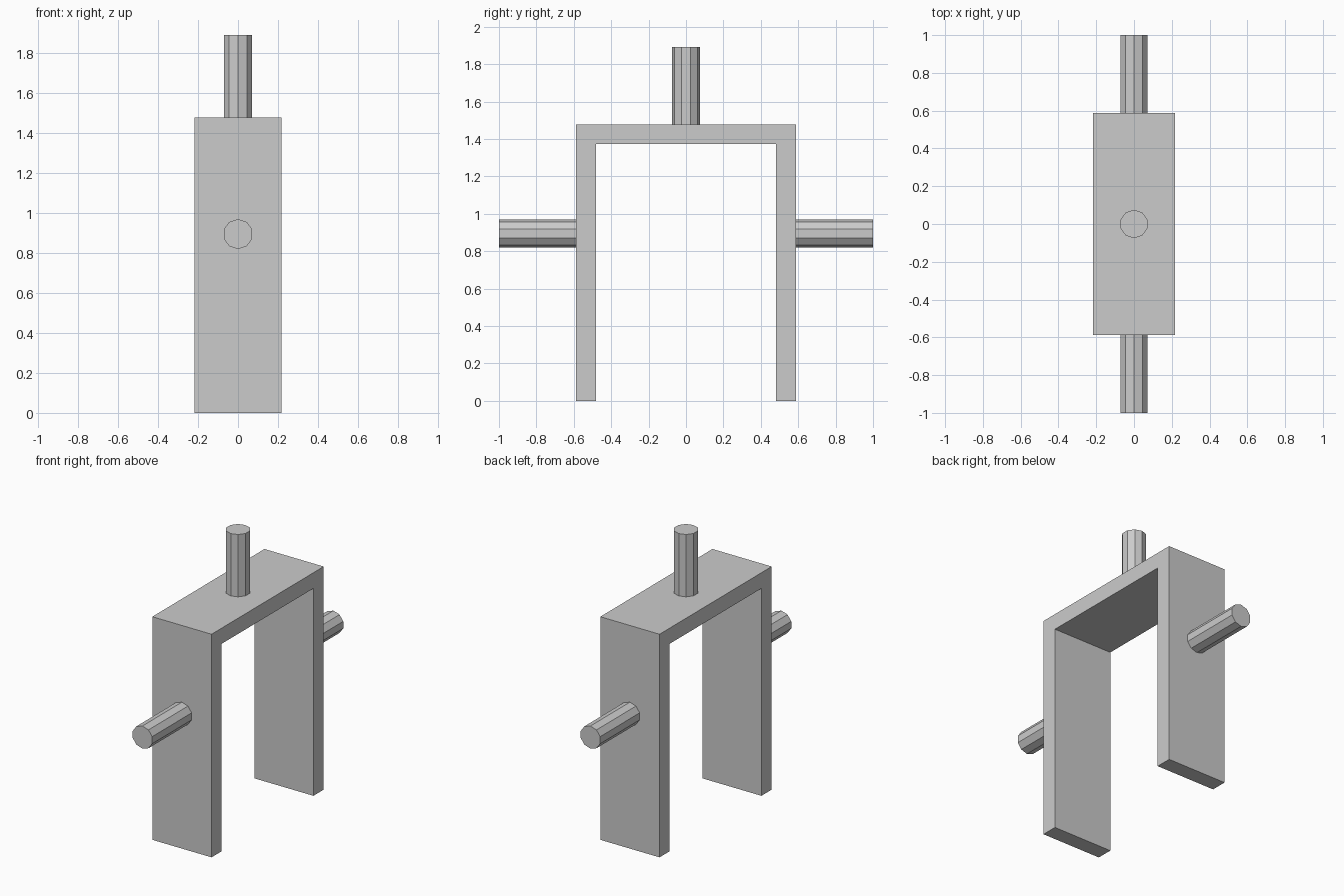
import bpy, math

cube = bpy.data.objects.get("Cube")
if cube:
    bpy.data.objects.remove(cube, do_unlink=True)

GREY = (0.6, 0.6, 0.6)
mat = bpy.data.materials.new("plain grey")
mat.use_nodes = True
mat.diffuse_color = (*GREY, 1)
mat.node_tree.nodes["Principled BSDF"].inputs["Base Color"].default_value = (*GREY, 1)

HALF_WIDTH, OUTER, INNER = 0.217, 0.587, 0.48
TOP, UNDERSIDE = 1.478, 1.374
PIN_RADIUS, PIN_HEIGHT, SIDES = 0.075, 0.895, 10
PIN_LENGTH = 1 - OUTER

# U-shaped bracket: one profile extruded across the width
profile = [(-OUTER, 0), (-INNER, 0), (-INNER, UNDERSIDE), (INNER, UNDERSIDE),
           (INNER, 0), (OUTER, 0), (OUTER, TOP), (-OUTER, TOP)]
n = len(profile)
verts = [(x, y, z) for x in (HALF_WIDTH, -HALF_WIDTH) for y, z in profile]
faces = [tuple(range(n)), tuple(reversed(range(n, 2 * n)))]
faces += [(i, i + n, (i + 1) % n + n, (i + 1) % n) for i in range(n)]
mesh = bpy.data.meshes.new("bracket")
mesh.from_pydata(verts, [], faces)
mesh.materials.append(mat)
bracket = bpy.data.objects.new("bracket", mesh)
bpy.context.collection.objects.link(bracket)


def pin(name, location, tilt):
    bpy.ops.mesh.primitive_cylinder_add(vertices=SIDES, radius=PIN_RADIUS,
                                        depth=PIN_LENGTH, location=location,
                                        rotation=(tilt, 0, 0))
    obj = bpy.context.object
    obj.name = name
    obj.data.materials.append(mat)


# Pins on the top and on both legs
middle = OUTER + PIN_LENGTH / 2
pin("top_pin", (0, 0, TOP + PIN_LENGTH / 2), 0)
pin("front_pin", (0, -middle, PIN_HEIGHT), math.pi / 2)
pin("back_pin", (0, middle, PIN_HEIGHT), -math.pi / 2)
